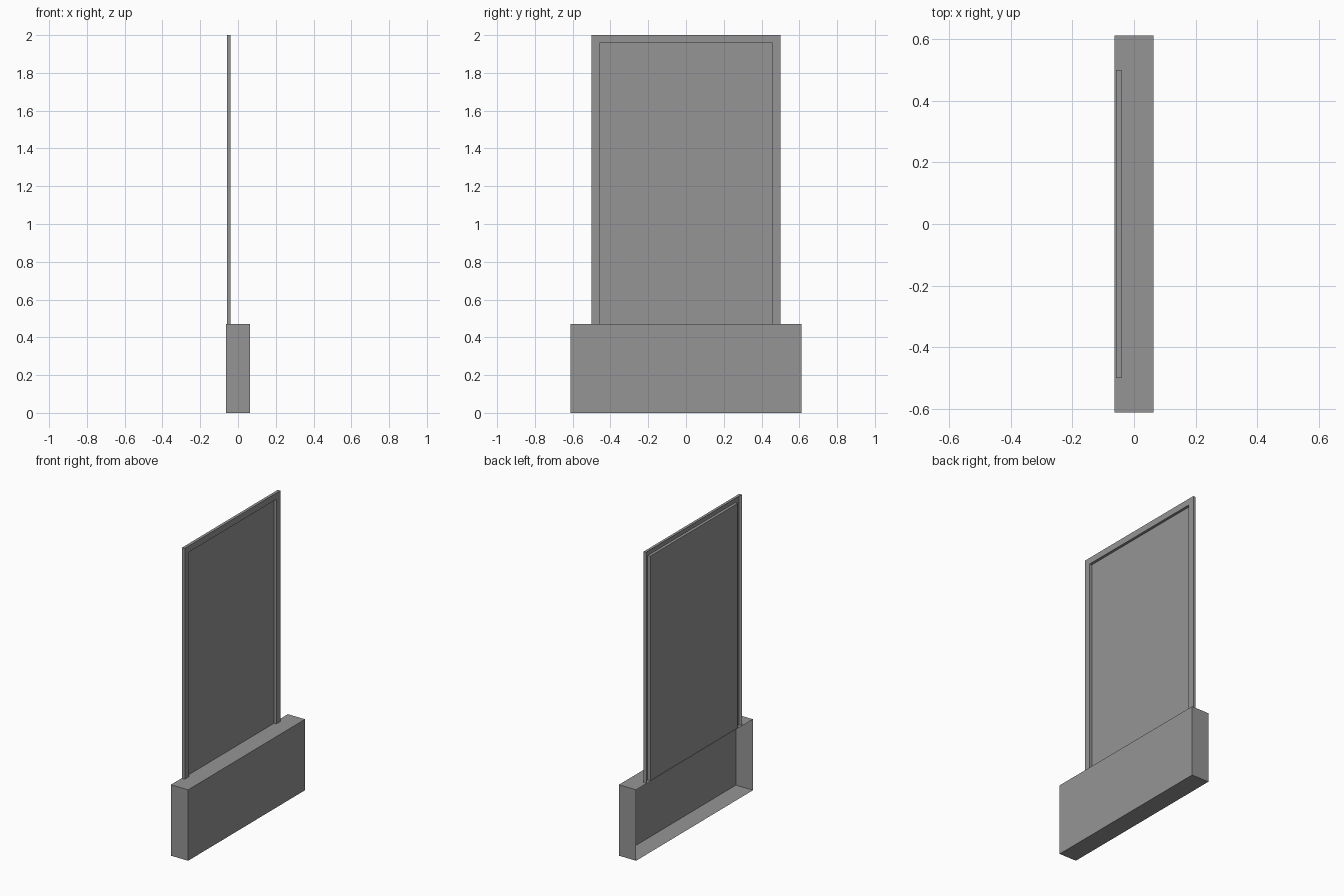
import bpy
import bmesh

cube = bpy.data.objects.get("Cube")
if cube:
    bpy.data.objects.remove(cube, do_unlink=True)

grey = bpy.data.materials.new("mid_grey")
grey.use_nodes = True
colour = (0.3, 0.3, 0.3, 1)
grey.diffuse_color = colour
grey.node_tree.nodes["Principled BSDF"].inputs["Base Color"].default_value = colour


def shell(name, profile, front, back=None):
    """Face the (y, z) profile towards +x and run its rim back, leaving the -x side open."""
    bm = bmesh.new()
    rim = [bm.verts.new((front, y, z)) for y, z in profile]
    bm.faces.new(rim)
    if back is not None:
        rear = [bm.verts.new((back, y, z)) for y, z in profile]
        for i in range(len(rim)):
            j = (i + 1) % len(rim)
            bm.faces.new((rim[j], rim[i], rear[i], rear[j]))
    mesh = bpy.data.meshes.new(name)
    bm.to_mesh(mesh)
    bm.free()
    mesh.materials.append(grey)
    obj = bpy.data.objects.new(name, mesh)
    bpy.context.collection.objects.link(obj)
    return obj


def mirrored(half):
    """Complete a +y half outline, listed from bottom to top, with its mirror."""
    return half + [(-y, z) for y, z in reversed(half)]


base_top, top = 0.47, 2.0
outer, inner, inner_top = 0.5, 0.458, 1.958

# Plinth, hollow from behind
shell("base", mirrored([(0.612, 0), (0.612, base_top)]), 0.063, -0.063)

# Three-sided frame, hollow from behind
half_frame = [(inner, inner_top), (inner, base_top), (outer, base_top), (outer, top)]
shell("frame", mirrored(half_frame), -0.04, -0.059)

# Thin sheet set back within the frame
shell("panel", mirrored([(inner, base_top), (inner, inner_top)]), -0.057)
